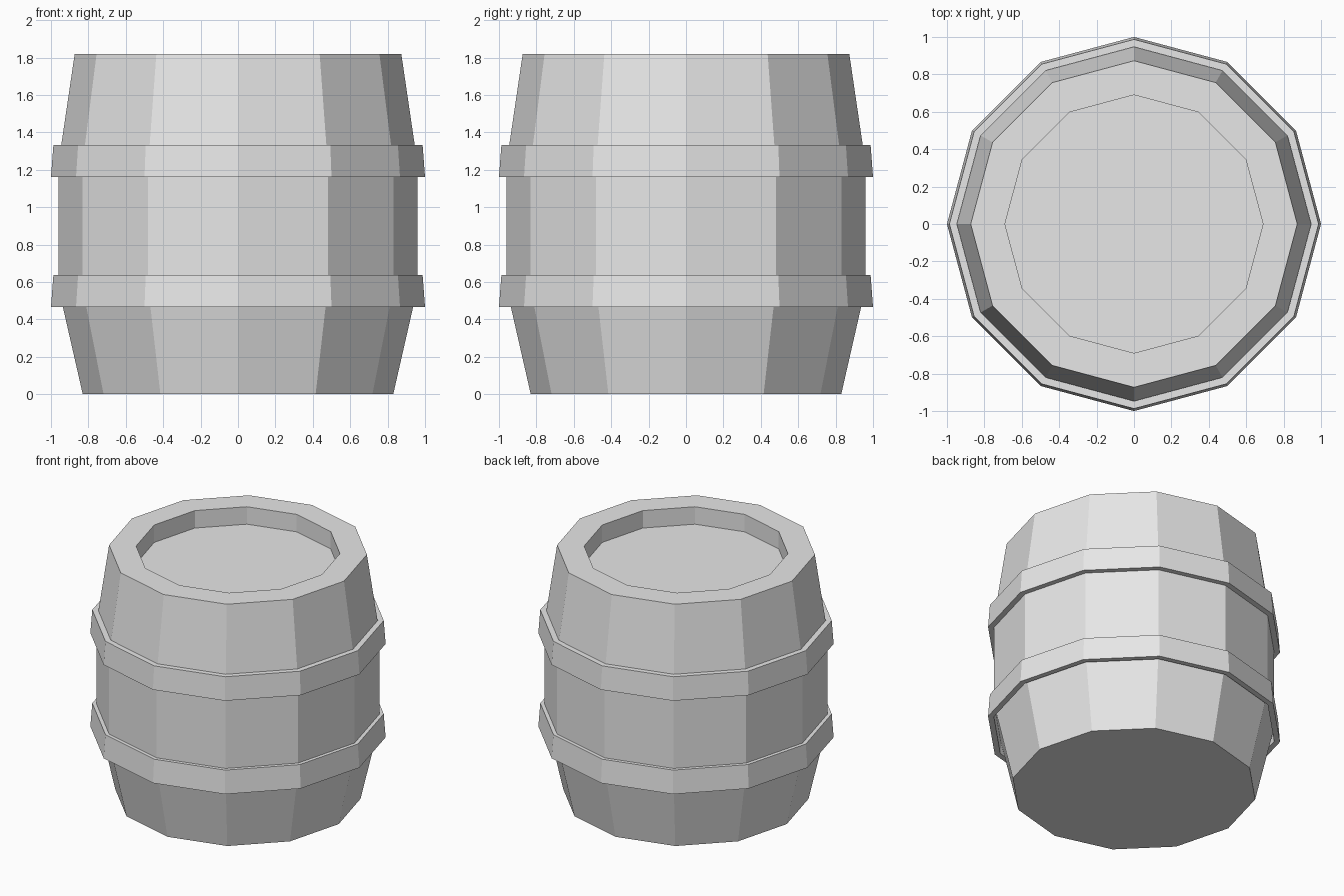
import bpy
import bmesh
from math import cos, sin, tau

SIDES = 12

cube = bpy.data.objects.get("Cube")
if cube:
    bpy.data.objects.remove(cube, do_unlink=True)

grey = bpy.data.materials.new("plain grey")
grey.use_nodes = True
colour = (0.8, 0.8, 0.8, 1.0)
grey.diffuse_color = colour
grey.node_tree.nodes["Principled BSDF"].inputs["Base Color"].default_value = colour


def lathe(name, profile, closed):
    """Turn a (radius, height) profile into a flat-faced solid.
    A closed profile makes a band; an open one is capped at both ends."""
    bm = bmesh.new()
    rings = []
    for radius, height in profile:
        rings.append([bm.verts.new((radius * cos(tau * i / SIDES),
                                    radius * sin(tau * i / SIDES), height))
                      for i in range(SIDES)])
    pairs = list(zip(rings, rings[1:]))
    if closed:
        pairs.append((rings[-1], rings[0]))
    else:
        bm.faces.new(rings[0])
        bm.faces.new(rings[-1])
    for low, high in pairs:
        for i in range(SIDES):
            j = (i + 1) % SIDES
            bm.faces.new((low[i], low[j], high[j], high[i]))
    bmesh.ops.recalc_face_normals(bm, faces=bm.faces)
    mesh = bpy.data.meshes.new(name)
    bm.to_mesh(mesh)
    bm.free()
    mesh.materials.append(grey)
    obj = bpy.data.objects.new(name, mesh)
    bpy.context.collection.objects.link(obj)
    return obj


# Barrel body with a rim and a sunken lid
lathe("barrel_body", [(0.83, 0), (0.96, 0.57), (0.96, 1.23), (0.873, 1.82),
                      (0.69, 1.82), (0.69, 1.69)], closed=False)

# Two hoops, each slightly narrower at its top
for name, bottom in (("lower_hoop", 0.465), ("upper_hoop", 1.16)):
    top = bottom + 0.173
    lathe(name, [(0.96, bottom), (1.0, bottom), (0.987, top), (0.947, top)],
          closed=True)
